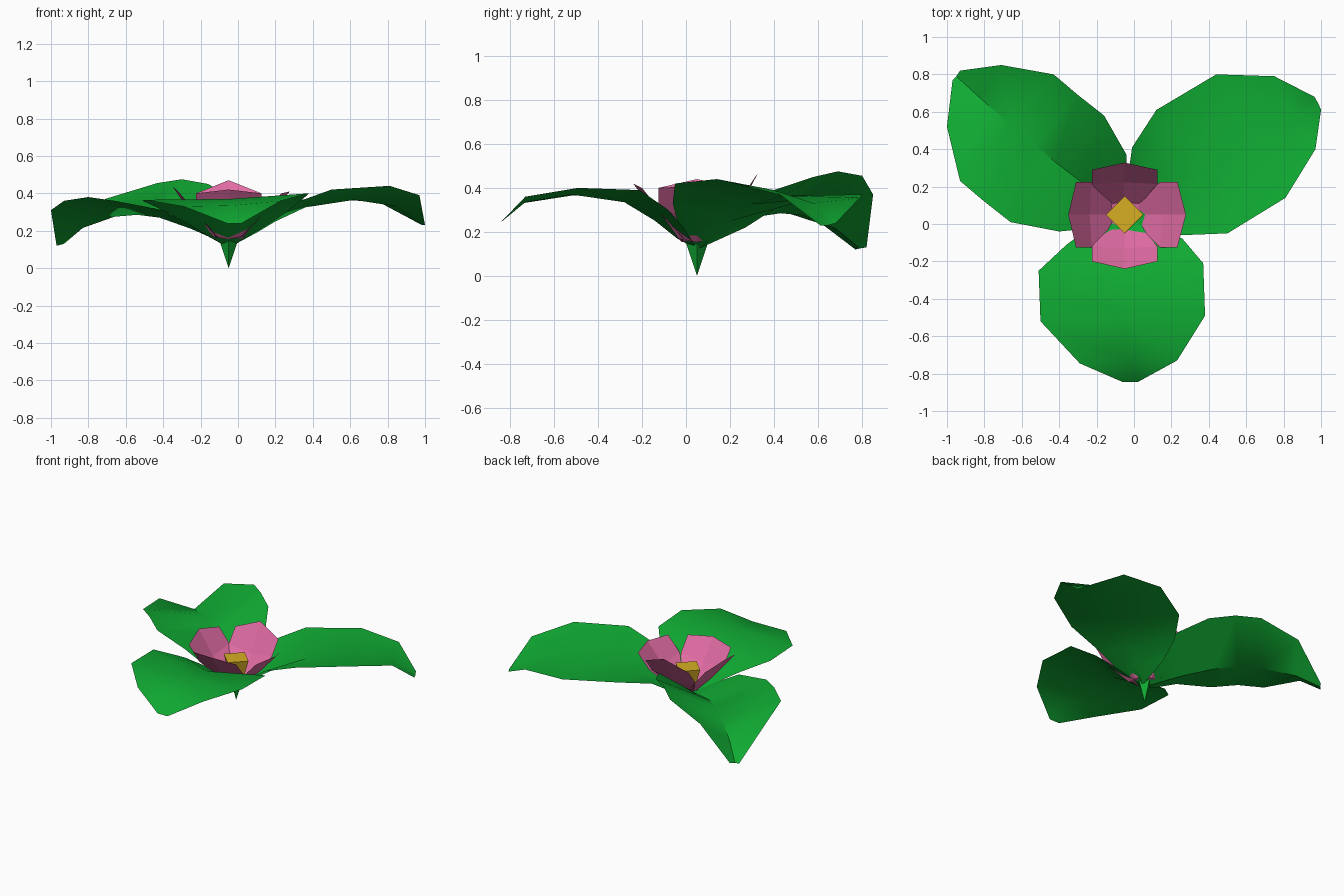
import bpy, bmesh, math
from mathutils import Vector

CENTRE = Vector((-0.05, 0.05, 0))


def material(name, rgb):
    m = bpy.data.materials.new(name)
    m.diffuse_color = (*rgb, 1)
    return m


GREEN = material("leaf_green", (0.005, 0.40, 0.032))
PINK = material("petal_pink", (0.75, 0.15, 0.37))
YELLOW = material("pollen_yellow", (0.68, 0.43, 0.018))


def sheet(name, rows, mat, smooth):
    """Surface through rows of points (one edge, midrib, other edge)."""
    bm = bmesh.new()
    grid = [[bm.verts.new(p) for p in row] for row in rows]
    for a, b in zip(grid, grid[1:]):
        for i in range(len(a) - 1):
            quad = (a[i], a[i + 1], b[i + 1], b[i])
            bm.faces.new(quad)
    bmesh.ops.remove_doubles(bm, verts=bm.verts, dist=0.001)
    bmesh.ops.recalc_face_normals(bm, faces=bm.faces)
    if sum(f.normal.z * f.calc_area() for f in bm.faces) < 0:
        bmesh.ops.reverse_faces(bm, faces=bm.faces)
    me = bpy.data.meshes.new(name)
    bm.to_mesh(me)
    bm.free()
    me.materials.append(mat)
    ob = bpy.data.objects.new(name, me)
    bpy.context.collection.objects.link(ob)
    if smooth:
        bpy.context.view_layer.objects.active = ob
        bpy.ops.object.select_all(action='DESELECT')
        ob.select_set(True)
        bpy.ops.object.shade_smooth_by_angle(angle=math.radians(40))
    return ob


# Leaves: left edge, midrib and right edge from root to tip
root = [(-0.07, 0.05, 0.12), (-0.05, 0.05, 0.12), (-0.03, 0.05, 0.12)]

front_leaf = [
    root,
    [(-0.24, -0.02, 0.22), (-0.05, -0.04, 0.17), (0.14, -0.01, 0.22)],
    [(-0.36, -0.11, 0.29), (-0.05, -0.14, 0.25), (0.26, -0.08, 0.30)],
    [(-0.51, -0.25, 0.36), (-0.05, -0.28, 0.335), (0.37, -0.21, 0.39)],
    [(-0.50, -0.52, 0.365), (-0.04, -0.52, 0.37), (0.38, -0.49, 0.40)],
    [(-0.29, -0.745, 0.33), (-0.03, -0.73, 0.335), (0.23, -0.73, 0.36)],
    [(-0.06, -0.845, 0.24), (-0.02, -0.845, 0.24), (0.02, -0.845, 0.24)],
]
right_leaf = [
    root,
    [(0.08, -0.03, 0.21), (0.10, 0.14, 0.19), (-0.03, 0.27, 0.22)],
    [(0.25, -0.06, 0.33), (0.20, 0.20, 0.25), (-0.01, 0.41, 0.31)],
    [(0.50, -0.05, 0.42), (0.36, 0.29, 0.325), (0.12, 0.61, 0.36)],
    [(0.81, 0.14, 0.44), (0.62, 0.45, 0.365), (0.44, 0.80, 0.37)],
    [(0.97, 0.40, 0.39), (0.85, 0.58, 0.33), (0.75, 0.79, 0.355)],
    [(1.00, 0.61, 0.23), (0.985, 0.645, 0.23), (0.965, 0.68, 0.24)],
]
left_leaf = [
    root,
    [(-0.20, -0.02, 0.20), (-0.16, 0.13, 0.17), (-0.04, 0.24, 0.25)],
    [(-0.40, -0.04, 0.31), (-0.25, 0.20, 0.21), (-0.04, 0.37, 0.38)],
    [(-0.66, 0.01, 0.36), (-0.42, 0.33, 0.27), (-0.16, 0.58, 0.45)],
    [(-0.80, 0.12, 0.38), (-0.54, 0.43, 0.285), (-0.30, 0.69, 0.475)],
    [(-0.93, 0.23, 0.36), (-0.66, 0.53, 0.275), (-0.43, 0.80, 0.455)],
    [(-1.00, 0.52, 0.31), (-0.83, 0.68, 0.215), (-0.71, 0.85, 0.37)],
    [(-0.97, 0.77, 0.12), (-0.95, 0.79, 0.125), (-0.93, 0.82, 0.13)],
]
for name, rows in (("front_leaf", front_leaf), ("right_leaf", right_leaf),
                   ("left_leaf", left_leaf)):
    sheet(name, rows, GREEN, True)

# Petals: one faceted template (outward, sideways, height) turned four ways
petal = [
    [(0.0, -0.03, 0.15), (0.0, 0.0, 0.15), (0.0, 0.03, 0.15)],
    [(0.06, -0.085, 0.17), (0.07, 0.0, 0.155), (0.06, 0.085, 0.17)],
    [(0.17, -0.175, 0.30), (0.18, 0.0, 0.27), (0.17, 0.175, 0.30)],
    [(0.25, -0.175, 0.40), (0.29, 0.0, 0.44), (0.25, 0.175, 0.40)],
]
for name, angle, reach, tip in (("right_petal", 0, 1.13, 0.41),
                                ("back_petal", 90, 0.96, 0.47),
                                ("left_petal", 180, 1.04, 0.44),
                                ("front_petal", 270, 1.0, 0.42)):
    c, s = math.cos(math.radians(angle)), math.sin(math.radians(angle))
    rows = []
    for row in petal:
        rows.append([CENTRE + Vector((u * reach * c - v * s,
                                      u * reach * s + v * c,
                                      tip if z == 0.44 else z))
                     for u, v, z in row])
    sheet(name, rows, PINK, False)


def tapered_block(name, r_low, r_high, z0, z1, mat):
    bpy.ops.mesh.primitive_cone_add(vertices=4, radius1=r_low, radius2=r_high,
                                    depth=z1 - z0,
                                    location=CENTRE + Vector((0, 0, (z0 + z1) / 2)))
    ob = bpy.context.object
    ob.name = name
    ob.data.materials.append(mat)


# Flower centre and pointed stem
tapered_block("flower_centre", 0.07, 0.10, 0.21, 0.31, YELLOW)
tapered_block("stem", 0.0, 0.05, 0.0, 0.15, GREEN)
